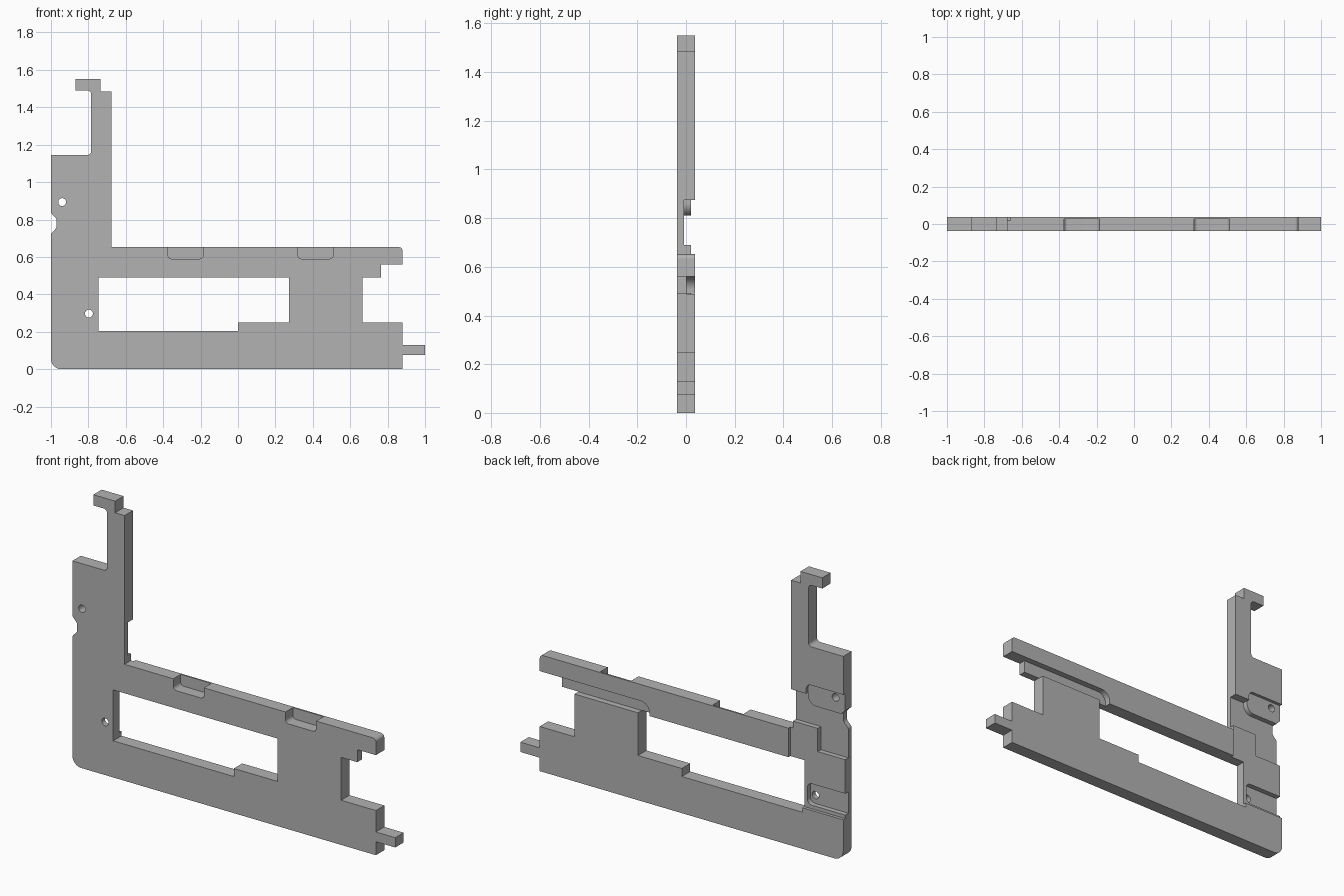
import bpy, bmesh, math
from mathutils import Vector

if "Cube" in bpy.data.objects:
    bpy.data.objects.remove(bpy.data.objects["Cube"])

BACK = 0.037    # half thickness of the plate
FAR = 0.1       # cutters reach past the surface

grey = bpy.data.materials.new("plain_grey")
grey.use_nodes = True
grey.diffuse_color = (0.45, 0.45, 0.45, 1)
grey.node_tree.nodes["Principled BSDF"].inputs["Base Color"].default_value = grey.diffuse_color


def rounded(points, steps=8):
    """Outline of (x, z) or (x, z, radius) corners."""
    out = []
    n = len(points)
    for i, p in enumerate(points):
        c = Vector(p[:2])
        if len(p) == 2:
            out.append(c)
            continue
        a = (Vector(points[i - 1][:2]) - c).normalized()
        b = (Vector(points[(i + 1) % n][:2]) - c).normalized()
        half = a.angle(b) / 2
        start = c + a * p[2] / math.tan(half)
        mid = c + (a + b).normalized() * p[2] / math.sin(half)
        end = c + b * p[2] / math.tan(half)
        for k in range(steps + 1):
            t = k / steps
            chord = start.lerp(end, t) - mid
            out.append(mid + chord.normalized() * p[2])
    return out


def prism(name, points, y0, y1):
    bm = bmesh.new()
    face = bm.faces.new([bm.verts.new((p.x, y0, p.y)) for p in rounded(points)])
    ext = bmesh.ops.extrude_face_region(bm, geom=[face])
    moved = [v for v in ext["geom"] if isinstance(v, bmesh.types.BMVert)]
    bmesh.ops.translate(bm, verts=moved, vec=(0, y1 - y0, 0))
    bmesh.ops.recalc_face_normals(bm, faces=bm.faces)
    mesh = bpy.data.meshes.new(name)
    bm.to_mesh(mesh)
    bm.free()
    mesh.materials.append(grey)
    ob = bpy.data.objects.new(name, mesh)
    bpy.context.collection.objects.link(ob)
    return ob


def box(x0, x1, z0, z1):
    return [(x0, z0), (x1, z0), (x1, z1), (x0, z1)]


# Main plate outline
frame = prism("bracket_frame", [
    (-1, 0, 0.055), (0.88, 0), (0.88, 0.075), (1, 0.075), (1, 0.13), (0.88, 0.13),
    (0.88, 0.25), (0.665, 0.25), (0.665, 0.49), (0.765, 0.49), (0.765, 0.56),
    (0.88, 0.56), (0.88, 0.652, 0.02), (-0.677, 0.652), (-0.677, 1.485),
    (-0.735, 1.485), (-0.735, 1.55), (-0.87, 1.55), (-0.87, 1.49),
    (-0.785, 1.49, 0.02), (-0.785, 1.145, 0.02), (-1, 1.145),
    (-1, 0.835, 0.02), (-0.97, 0.805, 0.03), (-0.97, 0.755, 0.03), (-1, 0.725, 0.02),
], -BACK, BACK)

cutters = []


def cut(name, points, y0=-FAR, y1=FAR):
    cutters.append(prism(name, points, y0, y1))


# Stepped window
cut("window", [(-0.747, 0.205), (0, 0.205), (0, 0.25), (0.272, 0.25),
               (0.272, 0.49), (-0.747, 0.49)])

# Screw holes
for x, z in [(-0.94, 0.893), (-0.797, 0.297)]:
    r = 0.021
    cut("screw_hole", [(*p, r * 0.999) for p in box(x - r, x + r, z - r, z + r)])

# Front pockets in the top of the arm
for x in (-0.28, 0.415):
    w = 0.095
    cut("arm_pocket", [(x - w, 0.59, 0.02), (x + w, 0.59, 0.02), (x + w, 0.8), (x - w, 0.8)],
        -FAR, 0.028)

# Rear slot under the arm
cut("rear_slot", [(0.2, 0.489), (0.95, 0.489), (0.95, 0.56), (0.2, 0.56, 0.055)], 0.003)

# Rear column recesses: shallow, deep channel, lower pocket
cut("shallow_recess", [(-1.1, 0.23), (-0.7, 0.23), (-0.7, 0.4), (-0.66, 0.4),
                       (-0.66, 0.875), (-0.77, 0.875), (-0.77, 0.93, 0.03), (-1.1, 0.93)], 0.02)
cut("deep_channel", [(-1.1, 0.56), (-0.83, 0.56), (-0.83, 0.69), (-0.6, 0.69),
                     (-0.6, 0.875), (-0.77, 0.875), (-0.77, 0.81, 0.05), (-1.1, 0.81)], -0.008)
cut("lower_pocket", [(-1.1, 0.25), (-0.765, 0.25, 0.03), (-0.765, 0.37, 0.03),
                     (-1.1, 0.37)], -0.008)

# Carve the plate and discard the cutters
bpy.ops.object.select_all(action="DESELECT")
bpy.context.view_layer.objects.active = frame
frame.select_set(True)
for c in cutters:
    c.hide_render = True
    mod = frame.modifiers.new(c.name, "BOOLEAN")
    mod.operation = "DIFFERENCE"
    mod.solver = "EXACT"
    mod.object = c
    bpy.ops.object.modifier_apply(modifier=mod.name)
for c in cutters:
    bpy.data.objects.remove(c)

bpy.ops.object.shade_smooth_by_angle(angle=math.radians(30))
